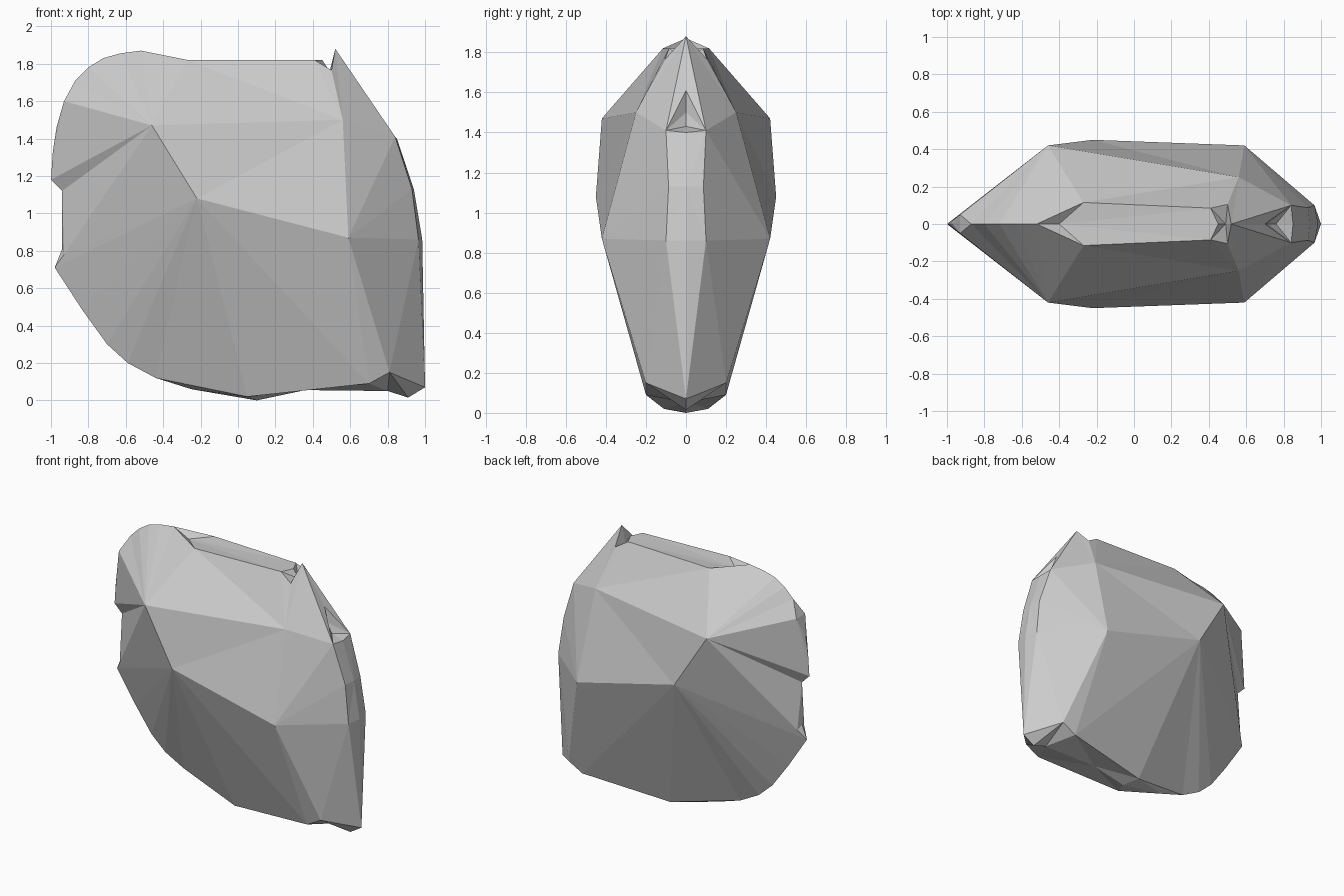
import bpy
import bmesh
from mathutils import Vector

old = bpy.data.objects.get("Cube")
if old:
    bpy.data.objects.remove(old, do_unlink=True)

stone = bpy.data.materials.new("stone_grey")
stone.use_nodes = True
grey = (0.6, 0.6, 0.6, 1)
stone.diffuse_color = grey
stone.node_tree.nodes["Principled BSDF"].inputs["Base Color"].default_value = grey

# Rounded edges on the centre plane (x, z)
crown_edge = [(-.52, 1.87), (-.63, 1.855), (-.72, 1.83), (-.8, 1.78), (-.87, 1.71), (-.93, 1.6),
              (-.97, 1.46), (-.99, 1.33), (-1, 1.18), (-.94, 1.12)]
belly_edge = [(-.98, .71), (-.83, .48), (-.7, .3), (-.59, .2), (-.44, .12),
              (-.25, .06), (.1, 0)]

# Remaining corners on the centre plane (x, z)
centre = {
    "notch_low": (-.94, .81), "hollow": (.36, .055), "arch": (.8, .05),
    "heel": (.91, .015), "toe": (1, .07), "spine_low": (.985, .86),
    "spine_mid": (.94, 1.13), "spine_top": (.85, 1.4), "dent_floor": (.76, 1.43),
    "dent": (.72, 1.5), "dent_rim": (.7, 1.61), "spike": (.52, 1.88),
    "cleft": (.49, 1.76), "roof": (.45, 1.82), "dip": (-.4, 1.81),
}

# Corners standing out from the centre plane (x, depth, z)
flank = {
    "shoulder": (-.46, .42, 1.47), "peak": (-.22, .45, 1.08),
    "hip": (.59, .42, .87), "collar": (.56, .25, 1.5),
    "roof_a": (-.27, .115, 1.82), "roof_b": (.41, .085, 1.82),
    "nick": (.5, .105, 1.765), "brow": (-.93, .05, 1.6),
    "ridge_top": (.84, .1, 1.41), "ridge_mid": (.93, .087, 1.13),
    "ridge_low": (.965, .1, .86), "foot": (.81, .2, .15),
    "sole": (.7, .2, .09), "keel": (.05, .11, .02), "jaw": (-.93, .04, .78),
}

bm = bmesh.new()
corner = {}
for name, (x, z) in centre.items():
    corner[name] = bm.verts.new((x, 0, z))
for name, (x, depth, z) in flank.items():
    corner[name] = bm.verts.new((x, -depth, z))


def edge_run(label, points):
    """Add a run of centre-plane points and return their names in order."""
    names = [f"{label}_{i}" for i in range(len(points))]
    for name, (x, z) in zip(names, points):
        corner[name] = bm.verts.new((x, 0, z))
    return names


def fan(hub, *rim):
    """Spread triangular facets from a hub corner to a run of rim corners."""
    for a, b in zip(rim, rim[1:]):
        bm.faces.new((corner[hub], corner[a], corner[b]))


crown = edge_run("crown", crown_edge)
belly = edge_run("belly", belly_edge)

# Broad side facets
fan("shoulder", "roof_a", *crown[:5], "brow", *crown[-2:], "jaw")
fan("brow", *crown[4:-1])
fan("peak", "shoulder", "jaw", *belly[:5], "keel", "sole", "hip", "collar", "shoulder")
fan("jaw", crown[-1], "notch_low", belly[0])
fan("hip", "sole", "foot", "ridge_low", "ridge_mid", "ridge_top", "collar")
fan("collar", "shoulder", "roof_a", "roof_b", "nick", "spike", "ridge_top")

# Narrow end strip with its dent
fan("ridge_top", "spike", "dent_rim", "dent", "dent_floor", "spine_top",
    "spine_mid", "ridge_mid")
fan("ridge_low", "ridge_mid", "spine_mid", "spine_low", "toe", "foot")

# Underside
fan("foot", "toe", "heel", "arch", "sole")
fan("keel", *belly[4:], "hollow", "sole")
fan("hollow", "arch", "sole")

# Flat top and the cleft before the spike
fan("dip", crown[0], "roof_a", "roof_b", "roof")
fan("cleft", "roof", "roof_b", "nick", "spike")

# Mirror the half to close the boulder
half = bm.verts[:] + bm.edges[:] + bm.faces[:]
copy = bmesh.ops.duplicate(bm, geom=half)["geom"]
copied = [v for v in copy if isinstance(v, bmesh.types.BMVert)]
bmesh.ops.scale(bm, vec=Vector((1, -1, 1)), verts=copied)
bmesh.ops.remove_doubles(bm, verts=bm.verts[:], dist=.0005)
bmesh.ops.recalc_face_normals(bm, faces=bm.faces[:])

mesh = bpy.data.meshes.new("boulder")
bm.to_mesh(mesh)
bm.free()
mesh.materials.append(stone)
boulder = bpy.data.objects.new("boulder", mesh)
bpy.context.collection.objects.link(boulder)
